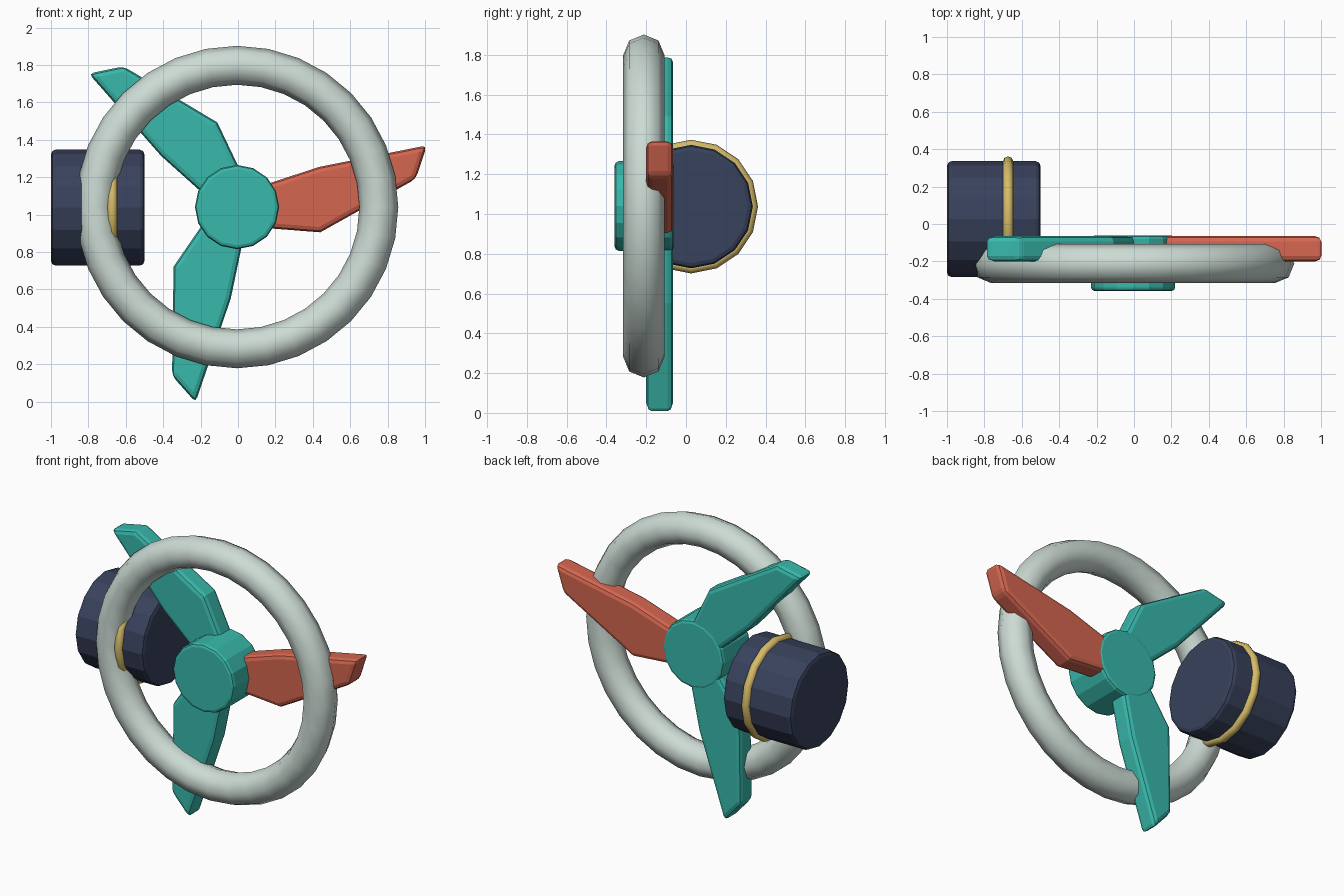
import bpy
import bmesh
from math import pi, radians
from mathutils import Matrix, Vector

cube = bpy.data.objects.get("Cube")
if cube:
    bpy.data.objects.remove(cube, do_unlink=True)

CX, CZ = -0.005, 1.04        # axis of the rotor and the ring


def material(name, rgb):
    mat = bpy.data.materials.new(name)
    mat.use_nodes = True
    mat.diffuse_color = (*rgb, 1)
    mat.node_tree.nodes["Principled BSDF"].inputs["Base Color"].default_value = (*rgb, 1)
    return mat


teal = material("teal", (0.04, 0.48, 0.41))
coral = material("coral", (0.66, 0.133, 0.08))
pale = material("pale grey green", (0.61, 0.71, 0.66))
navy = material("navy", (0.04, 0.054, 0.107))
gold = material("gold", (0.67, 0.50, 0.14))


def bevel(obj, width, segments=2):
    mod = obj.modifiers.new("Rounded edges", "BEVEL")
    mod.width = width
    mod.segments = segments
    mod.limit_method = "ANGLE"
    mod.angle_limit = radians(35)


def finish(obj, name, mat):
    obj.name = name
    obj.data.materials.append(mat)
    return obj


def drum(name, mat, radius, depth, location, rotation, width):
    bpy.ops.mesh.primitive_cylinder_add(vertices=16, radius=radius, depth=depth,
                                        location=location, rotation=rotation)
    obj = finish(bpy.context.object, name, mat)
    bevel(obj, width)


def ring(name, mat, major, minor, segments, sides, location, rotation):
    bpy.ops.mesh.primitive_torus_add(major_radius=major, minor_radius=minor,
                                     major_segments=segments, minor_segments=sides,
                                     location=location, rotation=rotation)
    bpy.ops.object.shade_smooth()
    finish(bpy.context.object, name, mat)


def blade(name, mat, turn):
    # Swept outline in the x-z plane, extruded front to back
    outline = [(0, 0.07), (0.18, 0.13), (0.44, 0.215), (1.015, 0.33),
               (0.955, 0.15), (0.445, -0.135), (0.19, -0.115), (0, -0.09)]
    front, back = -0.2, -0.065
    bm = bmesh.new()
    face = bm.faces.new([bm.verts.new((x, front, z)) for x, z in outline])
    grown = bmesh.ops.extrude_face_region(bm, geom=[face])["geom"]
    moved = [v for v in grown if isinstance(v, bmesh.types.BMVert)]
    bmesh.ops.translate(bm, verts=moved, vec=Vector((0, back - front, 0)))
    bmesh.ops.recalc_face_normals(bm, faces=bm.faces)
    bm.transform(Matrix.Translation((CX, 0, CZ)) @ Matrix.Rotation(-turn, 4, "Y"))
    mesh = bpy.data.meshes.new(name)
    bm.to_mesh(mesh)
    bm.free()
    obj = bpy.data.objects.new(name, mesh)
    bpy.context.collection.objects.link(obj)
    finish(obj, name, mat)
    bevel(obj, 0.028)


# Rotor: hub and three blades
drum("hub", teal, 0.225, 0.297, (CX, -0.21, CZ), (pi / 2, 0, 0), 0.02)
for i, (name, mat) in enumerate([("right_blade", coral), ("upper_blade", teal),
                                 ("lower_blade", teal)]):
    blade(name, mat, i * 2 * pi / 3)

# Guard ring around the rotor
ring("guard_ring", pale, 0.758, 0.104, 32, 8, (CX, -0.212, CZ), (pi / 2, 0, 0))

# Side motor with its band
drum("motor", navy, 0.31, 0.5, (-0.75, 0.026, 1.037), (0, pi / 2, 0), 0.025)
ring("motor_band", gold, 0.308, 0.028, 16, 8, (-0.673, 0.026, 1.037), (0, pi / 2, 0))
